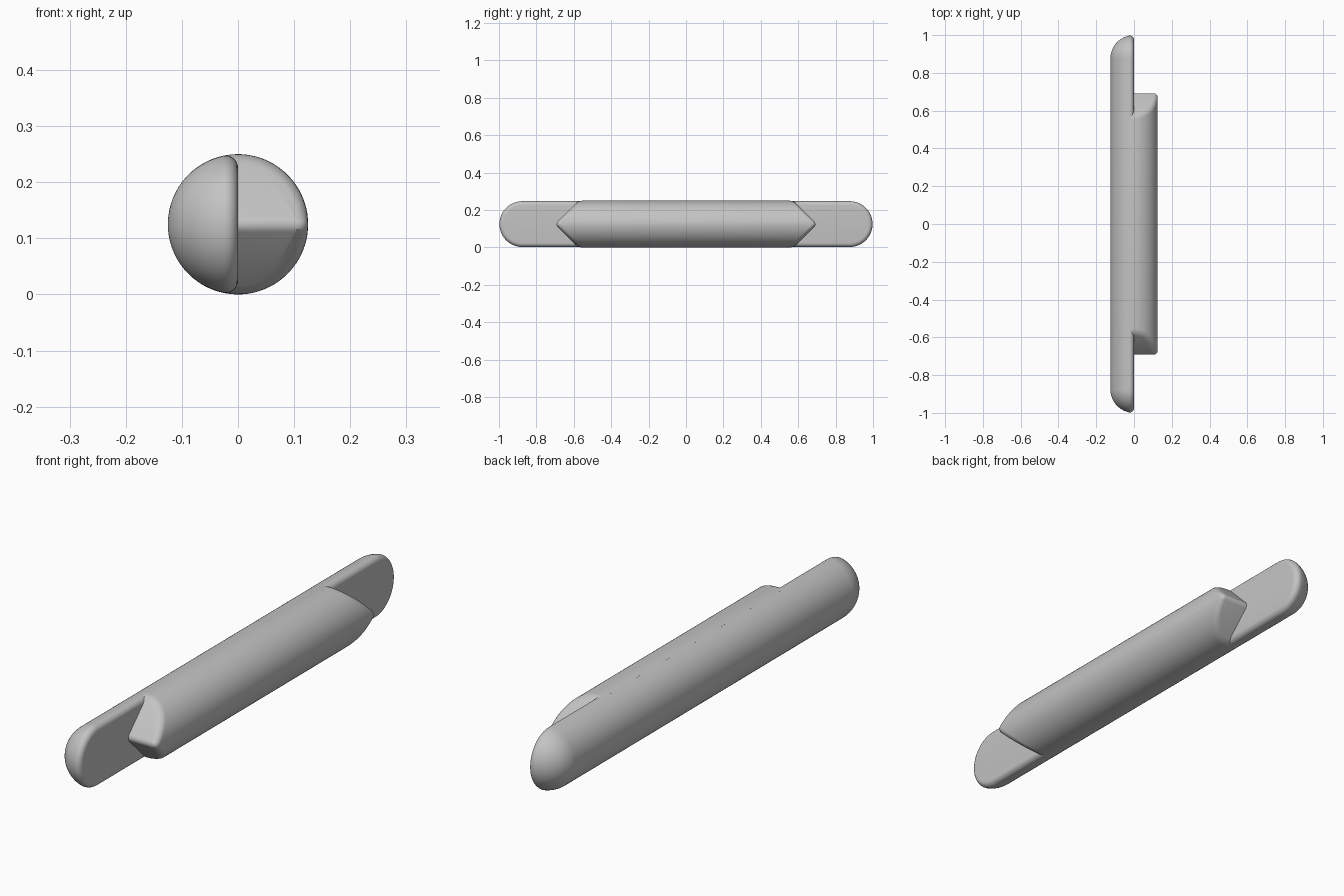
import bpy, bmesh
from math import sin, cos, pi, sqrt, asin

R = 0.125        # rod radius, also the height of its axis
FILLET = 0.022   # rounding where the flat face meets the rod
STRAIGHT = 1 - R

if "Cube" in bpy.data.objects:
    bpy.data.objects.remove(bpy.data.objects["Cube"])

grey = bpy.data.materials.new("plain grey")
grey.use_nodes = True
colour = (0.55, 0.55, 0.55, 1)
grey.diffuse_color = colour
grey.node_tree.nodes["Principled BSDF"].inputs["Base Color"].default_value = colour


def finish(bm, name):
    bmesh.ops.recalc_face_normals(bm, faces=bm.faces)
    mesh = bpy.data.meshes.new(name)
    bm.to_mesh(mesh)
    bm.free()
    mesh.materials.append(grey)
    obj = bpy.data.objects.new(name, mesh)
    bpy.context.collection.objects.link(obj)
    obj.location.z = R
    bpy.ops.object.select_all(action='DESELECT')
    obj.select_set(True)
    bpy.context.view_layer.objects.active = obj
    bpy.ops.object.shade_smooth_by_angle(angle=pi / 6)
    return obj


def stadium(bm, x, r, steps=24):
    """Ring of two half circles joined by straight sides."""
    ring = []
    for side in (1, -1):
        for i in range(steps + 1):
            a = pi * i / steps
            ring.append(bm.verts.new((x, side * (STRAIGHT + r * sin(a)), side * r * cos(a))))
    return ring


# Long half rod: stadium rings stacked from the flat face to the round back
bm = bmesh.new()
centre_r = sqrt((R - FILLET) ** 2 - FILLET ** 2)
tangent = asin(FILLET / (R - FILLET))
profile = []
for i in range(9):
    a = (pi / 2 + tangent) * i / 8
    profile.append((-FILLET + FILLET * cos(a), centre_r + FILLET * sin(a)))
for i in range(1, 24):
    a = tangent + (pi / 2 - tangent) * i / 24
    profile.append((-R * sin(a), R * cos(a)))
profile.append((-R, 0.0005))
rings = [stadium(bm, x, r) for x, r in profile]
for a, b in zip(rings, rings[1:]):
    for i in range(len(a)):
        j = (i + 1) % len(a)
        bm.faces.new((a[i], a[j], b[j], b[i]))
bm.faces.new(rings[0])
bm.faces.new(rings[-1])
finish(bm, "long_half_rod")

# Short half rod: arc section with wedge-shaped ends, set slightly into the long one
bm = bmesh.new()
TIP, INSET, N = 0.70, 0.03, 48
start = pi / 2 + asin(INSET / R)
section = [(R * cos(start - 2 * start * i / N), R * sin(start - 2 * start * i / N))
           for i in range(N + 1)]
section.append((-INSET, 0))
ends = [[bm.verts.new((x, s * (TIP - abs(z)), z)) for x, z in section] for s in (1, -1)]
count = len(section)
for i in range(count):
    j = (i + 1) % count
    bm.faces.new((ends[0][i], ends[0][j], ends[1][j], ends[1][i]))
soft = []
for end in ends:
    mid = N // 2
    bm.faces.new(end[:mid + 1] + [end[-1]])
    bm.faces.new(end[mid:])
    soft += [bm.edges.get((end[i], end[i + 1])) for i in range(N)]
    soft.append(bm.edges.get((end[mid], end[-1])))
bmesh.ops.recalc_face_normals(bm, faces=bm.faces)
bmesh.ops.bevel(bm, geom=soft, offset=0.02, offset_type='OFFSET', segments=5,
                profile=0.5, affect='EDGES', clamp_overlap=False)
finish(bm, "short_half_rod")
